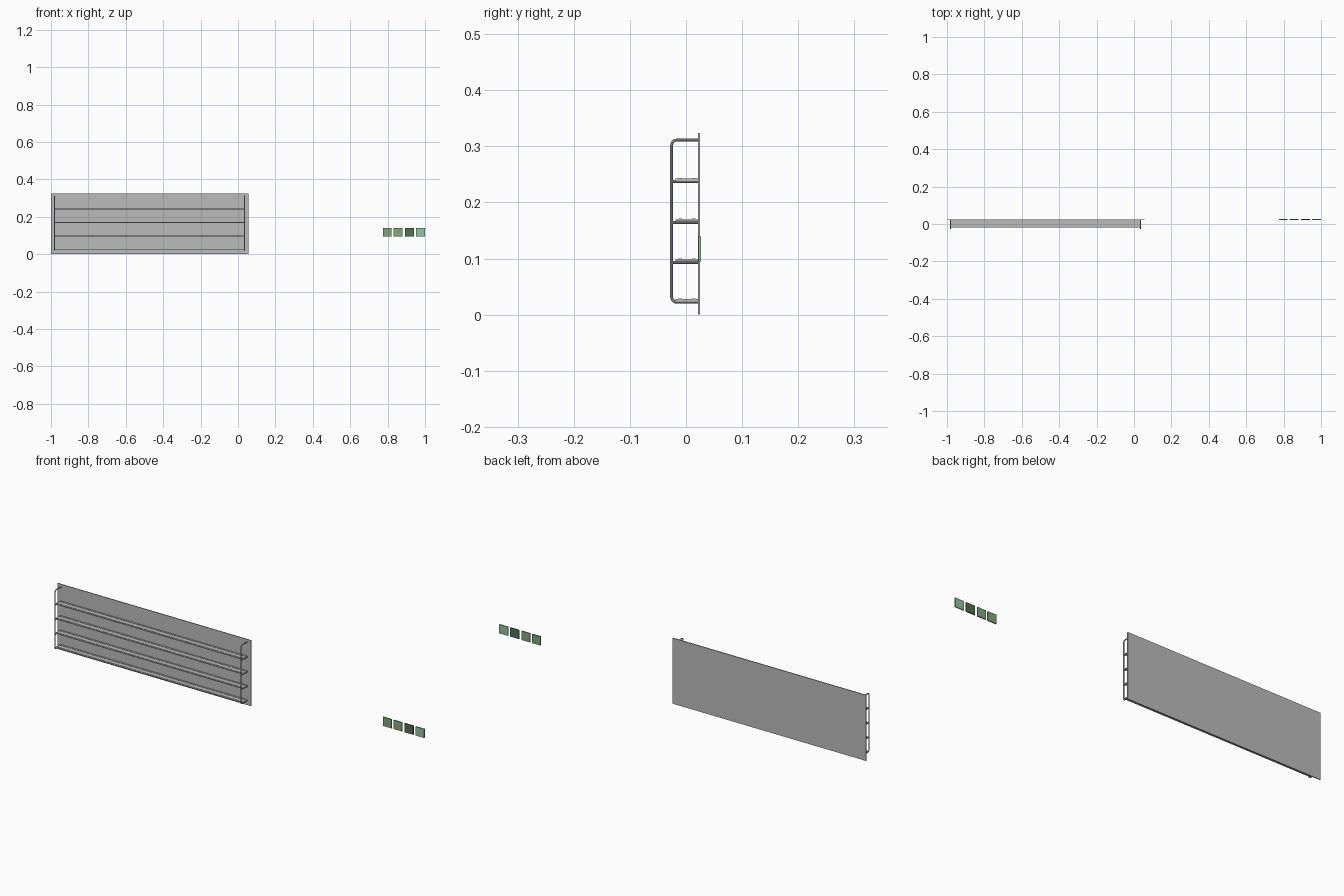
import bpy
from math import sin, cos, pi

old = bpy.data.objects.get("Cube")
if old:
    bpy.data.objects.remove(old, do_unlink=True)


def material(name, rgb):
    m = bpy.data.materials.new(name)
    m.use_nodes = True
    m.diffuse_color = (*rgb, 1)
    m.node_tree.nodes["Principled BSDF"].inputs["Base Color"].default_value = (*rgb, 1)
    return m


grey = material("grey metal", (0.5, 0.5, 0.5))
greens = [material("leaf green", (0.21, 0.38, 0.18)),
          material("soft green", (0.22, 0.39, 0.21)),
          material("dark green", (0.08, 0.17, 0.08)),
          material("pale green", (0.29, 0.55, 0.36))]


def box(name, x, y, z, mat):
    """Box from three (low, high) ranges."""
    bpy.ops.mesh.primitive_cube_add(size=1, location=[sum(r) / 2 for r in (x, y, z)])
    ob = bpy.context.object
    ob.name = name
    ob.scale = [r[1] - r[0] for r in (x, y, z)]
    bpy.ops.object.transform_apply(location=False, rotation=False, scale=True)
    ob.data.materials.append(mat)
    return ob


def tube(name, x, path, radius=0.0026):
    """Round tube along a (y, z) path, turned into a mesh."""
    curve = bpy.data.curves.new(name, "CURVE")
    curve.dimensions = "3D"
    curve.bevel_depth = radius
    curve.bevel_resolution = 2
    curve.use_fill_caps = True
    spline = curve.splines.new("POLY")
    spline.points.add(len(path) - 1)
    for p, (y, z) in zip(spline.points, path):
        p.co = (x, y, z, 1)
    ob = bpy.data.objects.new(name, curve)
    bpy.context.collection.objects.link(ob)
    curve.materials.append(grey)
    bpy.ops.object.select_all(action="DESELECT")
    ob.select_set(True)
    bpy.context.view_layer.objects.active = ob
    bpy.ops.object.convert(target="MESH")
    bpy.ops.object.shade_smooth_by_angle()


# Back panel
box("back_panel", (-1, 0.055), (0.021, 0.025), (0, 0.324), grey)

# Bent side frames with rungs under each shelf
front, wall, low, high, bend = -0.0255, 0.022, 0.0222, 0.311, 0.009
levels = [low, 0.093, 0.1645, 0.237]
arc = [pi / 2 * i / 5 for i in range(6)]
path = [(wall, high)]
path += [(front + bend - bend * sin(a), high - bend + bend * cos(a)) for a in arc]
path += [(front + bend - bend * cos(a), low + bend - bend * sin(a)) for a in arc]
path += [(wall, low)]
left, right = 0.035, -0.98
for side, x in (("left", left), ("right", right)):
    tube(side + "_frame", x, path)
    for i, z in enumerate(levels[1:]):
        tube(f"{side}_rung_{i + 1}", x, [(front, z), (wall, z)])

# Shelves, each a thin tray with two low ribs
for i, z in enumerate(levels):
    base = z + 0.0022
    span = (right - 0.003, left + 0.003)
    box(f"shelf_{i + 1}", span, (-0.019, 0.021), (base, base + 0.003), grey)
    for j, y in enumerate((-0.01, 0.014)):
        box(f"shelf_{i + 1}_rib_{j + 1}", span, (y - 0.003, y + 0.003),
            (base + 0.003, base + 0.0045), grey)

# Row of separate green tiles
for i, (x, mat) in enumerate(zip((0.775, 0.832, 0.893, 0.953), greens)):
    box(f"tile_{i + 1}", (x, x + 0.047), (0.022, 0.027), (0.095, 0.139), mat)
